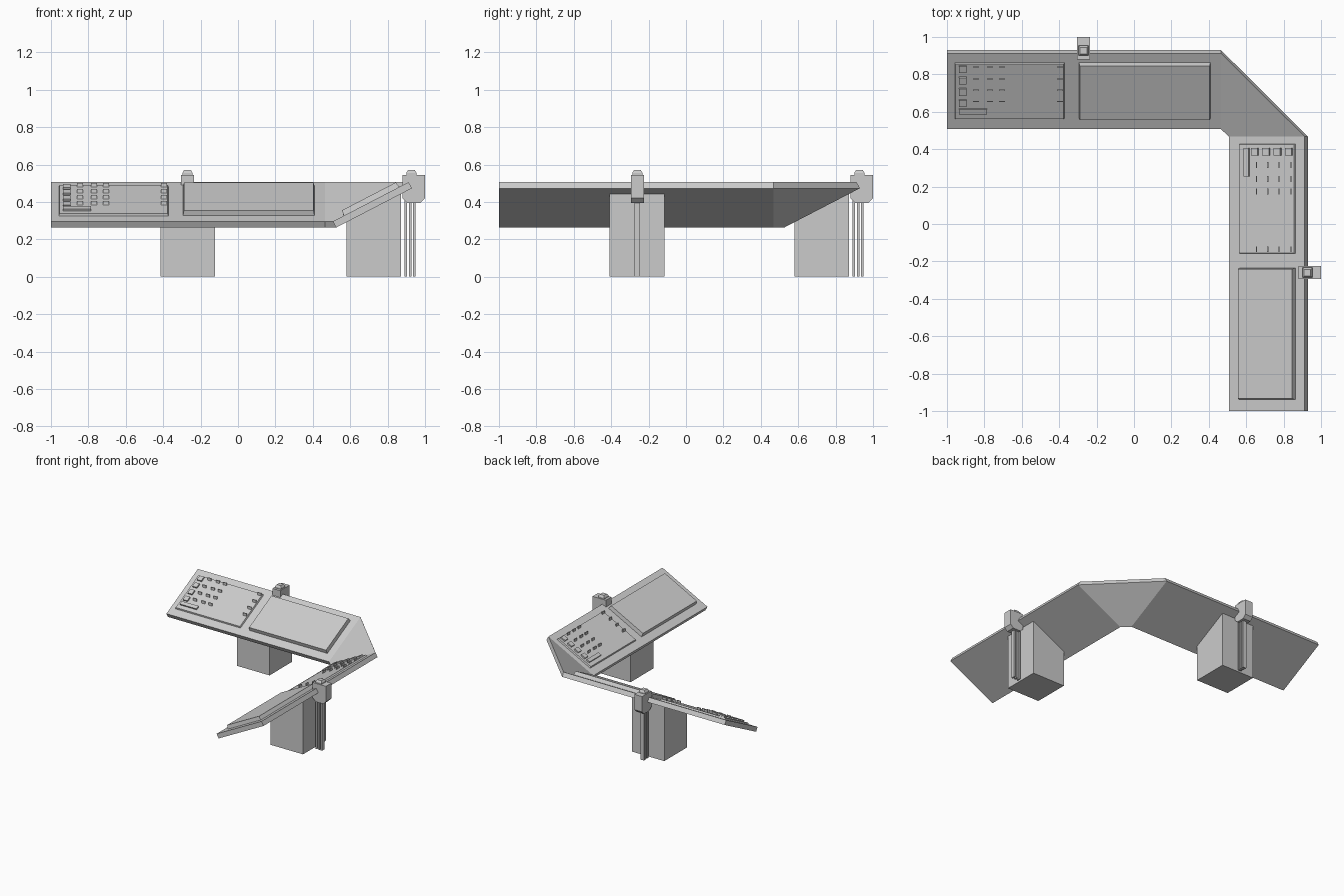
import bpy, bmesh, math
from mathutils import Matrix, Vector

if "Cube" in bpy.data.objects:
    bpy.data.objects.remove(bpy.data.objects["Cube"])

SLOPE = math.atan2(0.21, 0.405)
S, C = math.sin(SLOPE), math.cos(SLOPE)
Y0, Z0 = 0.507, 0.296          # lower front edge of the desk top
I = Matrix.Identity(4)
TILT = Matrix.Translation((0, Y0, Z0)) @ Matrix.Rotation(SLOPE, 4, 'X')
# the second wing is the first one turned a quarter turn
ARMS = {"left": I,
        "right": Matrix.Translation((0, -0.53, 0)) @ Matrix.Rotation(-math.pi / 2, 4, 'Z')}


def finish(name, bm):
    bmesh.ops.recalc_face_normals(bm, faces=bm.faces)
    me = bpy.data.meshes.new(name)
    bm.to_mesh(me)
    bm.free()
    ob = bpy.data.objects.new(name, me)
    bpy.context.collection.objects.link(ob)
    return ob


def add_loft(bm, rings):
    """Join matching rings of points and cap both ends."""
    rings = [[bm.verts.new(p) for p in r] for r in rings]
    n = len(rings[0])
    for a, b in zip(rings, rings[1:]):
        for i in range(n):
            bm.faces.new((a[i], a[(i + 1) % n], b[(i + 1) % n], b[i]))
    bm.faces.new(rings[0])
    bm.faces.new(rings[-1])


def add_box(bm, m, x, y, z, taper=0.0):
    """Box between pairs of limits, its top inset by taper."""
    def ring(h, t):
        return [m @ Vector((a, b, h)) for a, b in
                ((x[0] + t, y[0] + t), (x[1] - t, y[0] + t),
                 (x[1] - t, y[1] - t), (x[0] + t, y[1] - t))]
    add_loft(bm, [ring(z[0], 0), ring(z[1], taper)])


def v_at(y):
    return (y - Y0) / C


# desk top: tilted slab profile swept along both wings and the corner
prof = [(Y0, Z0), (0.912, 0.506), (0.93, 0.473), (0.525, 0.263)]
bm = bmesh.new()
add_loft(bm, [[(-1, r, z) for r, z in prof],
              [(0.465, r, z) for r, z in prof],
              [(r, 0.468, z) for r, z in prof],
              [(r, -1, z) for r, z in prof]])
finish("desk_top", bm)

for side, A in ARMS.items():
    T = A @ TILT

    # raised plain panel
    bm = bmesh.new()
    add_box(bm, T, (-0.295, 0.41), (v_at(0.565), v_at(0.863)), (-0.005, 0.03), 0.006)
    finish(side + "_screen_panel", bm)

    # control panel
    bm = bmesh.new()
    add_box(bm, T, (-0.96, -0.37), (v_at(0.562), v_at(0.865)), (-0.005, 0.012), 0.006)
    finish(side + "_control_panel", bm)

    # square buttons and long bar
    bm = bmesh.new()
    for y in (0.836, 0.776, 0.715, 0.655):
        v = v_at(y)
        add_box(bm, T, (-0.935, -0.895), (v - 0.021, v + 0.019), (0.008, 0.024))
    add_box(bm, T, (-0.935, -0.785), (v_at(0.596), v_at(0.622)), (0.008, 0.024))
    finish(side + "_buttons", bm)

    # upright switch plates
    bm = bmesh.new()
    for x in (-0.845, -0.77, -0.705, -0.395):
        for y in (0.84, 0.776, 0.715, 0.655):
            z = Z0 + (y - Y0) * S / C + 0.012 / C
            add_box(bm, A, (x - 0.016, x + 0.016), (y - 0.003, y + 0.003), (z - 0.006, z + 0.02))
    finish(side + "_switches", bm)

    # pedestal with sloped top following the desk
    bm = bmesh.new()
    ped = [(0.58, 0), (0.872, 0), (0.872, 0.446), (0.58, 0.295)]
    add_loft(bm, [[A @ Vector((x, y, z)) for y, z in ped] for x in (-0.415, -0.122)])
    finish(side + "_pedestal", bm)

    # support post: three slim bars
    bm = bmesh.new()
    for y in (0.897, 0.92, 0.943):
        add_box(bm, A, (-0.285, -0.255), (y - 0.007, y + 0.007), (0, 0.41))
    finish(side + "_post_bars", bm)

    # clamp head with chamfered lower corners
    bm = bmesh.new()
    head = [(0.88, 0.545), (1.0, 0.545), (1.0, 0.42), (0.975, 0.395),
            (0.905, 0.395), (0.88, 0.42)]
    add_loft(bm, [[A @ Vector((x, y, z)) for y, z in head] for x in (-0.305, -0.235)])
    finish(side + "_clamp_head", bm)

    # cap on the clamp
    bm = bmesh.new()
    add_box(bm, A, (-0.297, -0.243), (0.9, 0.954), (0.54, 0.556))
    add_box(bm, A, (-0.297, -0.243), (0.9, 0.954), (0.556, 0.57), 0.009)
    finish(side + "_clamp_cap", bm)
